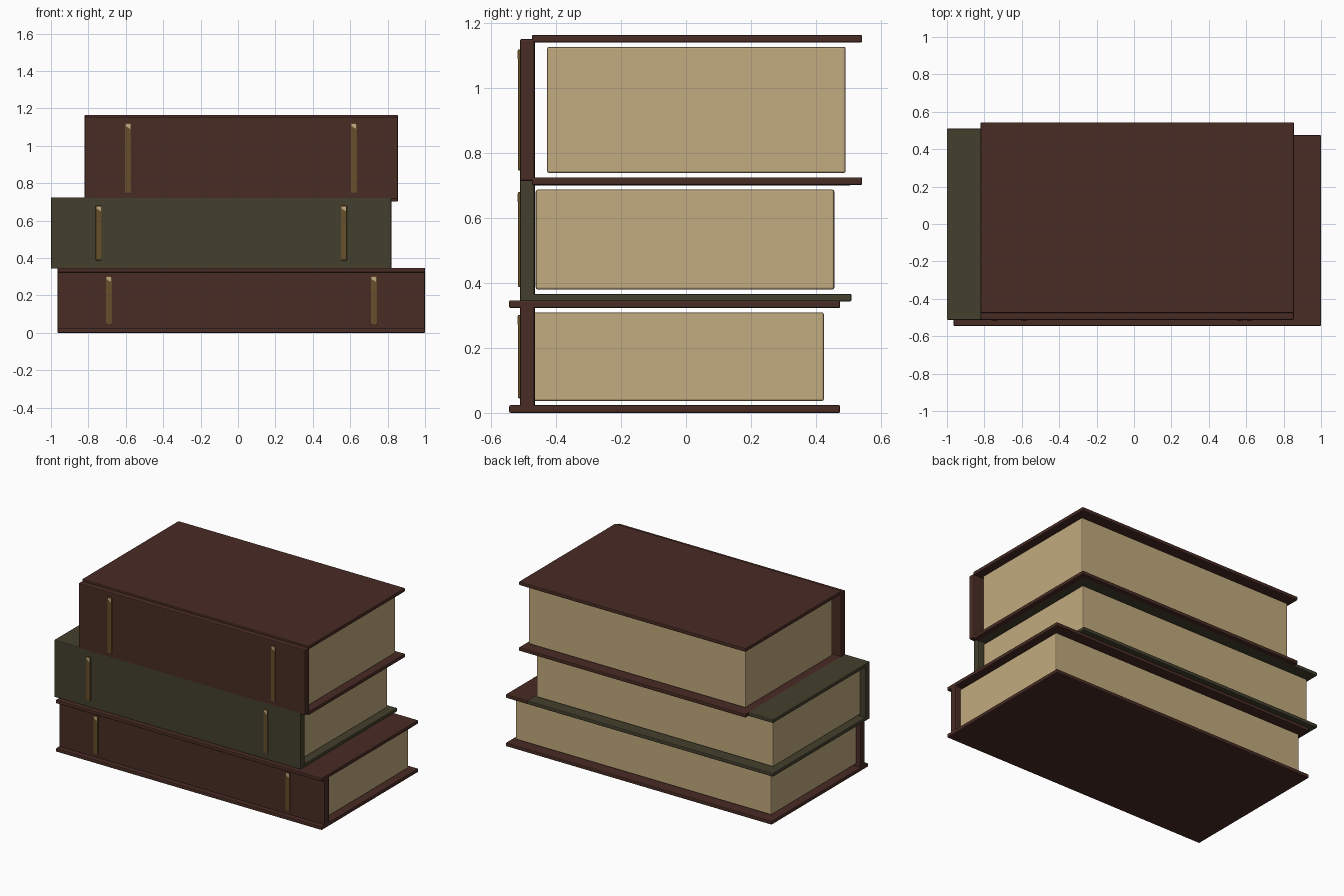
import bpy, bmesh

if "Cube" in bpy.data.objects:
    bpy.data.objects.remove(bpy.data.objects["Cube"])


def material(name, rgb):
    m = bpy.data.materials.new(name)
    m.diffuse_color = (*rgb, 1)
    m.use_nodes = True
    m.node_tree.nodes["Principled BSDF"].inputs["Base Color"].default_value = m.diffuse_color
    return m


brown = material("brown leather", (0.066, 0.025, 0.018))
green = material("olive cloth", (0.057, 0.051, 0.027))
paper = material("cream paper", (0.54, 0.405, 0.21))
bronze = material("dull bronze", (0.135, 0.078, 0.024))


def box(name, x, y, z, mat, bevel):
    """Box from (min, max) ranges with softened edges."""
    bm = bmesh.new()
    bmesh.ops.create_cube(bm, size=1)
    for v in bm.verts:
        v.co = [r[0] if c < 0 else r[1] for c, r in zip(v.co, (x, y, z))]
    bmesh.ops.bevel(bm, geom=bm.edges[:], offset=bevel, segments=2,
                    profile=0.5, affect='EDGES')
    return finish(name, bm, mat)


def finish(name, bm, mat):
    bmesh.ops.recalc_face_normals(bm, faces=bm.faces[:])
    me = bpy.data.meshes.new(name)
    bm.to_mesh(me)
    bm.free()
    me.materials.append(mat)
    ob = bpy.data.objects.new(name, me)
    bpy.context.collection.objects.link(ob)
    return ob


def band_tip(name, x0, x1, z):
    """Thin bright corner at the top of a spine band."""
    bm = bmesh.new()
    pts = [(x0 + .004, z - .004), (x1 - .004, z - .004),
           (x1 - .004, z - .03), (x0 + .004, z - .016)]
    f = bm.faces.new([bm.verts.new((x, -.5195, zz)) for x, zz in pts])
    r = bmesh.ops.extrude_face_region(bm, geom=[f])
    for v in r["geom"]:
        if isinstance(v, bmesh.types.BMVert):
            v.co.y += .004
    finish(name, bm, paper)


def book(name, x, z, cover_y, page_y, mat, bands):
    t = 0.024
    # boards
    box(name + "_bottom_cover", x, cover_y, (z[0], z[0] + t), mat, .005)
    box(name + "_top_cover", x, cover_y, (z[1] - t, z[1]), mat, .005)
    # spine
    box(name + "_spine", x, (-.512, -.466), (z[0] + .013, z[1] - .013), mat, .006)
    # page block
    box(name + "_pages", (x[0] + .037, x[1] - .037), page_y,
        (z[0] + .037, z[1] - .037), paper, .006)
    # raised spine bands
    for i, bx in enumerate(bands):
        bz = (z[0] + .045, z[1] - .045)
        box(f"{name}_band_{i}", (bx - .016, bx + .016), (-.518, -.50), bz, bronze, .003)
        band_tip(f"{name}_band_tip_{i}", bx - .016, bx + .016, bz[1])


book("lower_book", (-.965, 1.0), (0, .347), (-.545, .475), (-.495, .425),
     brown, (-.69, .727))
book("middle_book", (-1.0, .82), (.343, .725), (-.512, .51), (-.463, .457),
     green, (-.745, .566))
book("upper_book", (-.82, .855), (.702, 1.165), (-.475, .543), (-.428, .492),
     brown, (-.588, .62))
